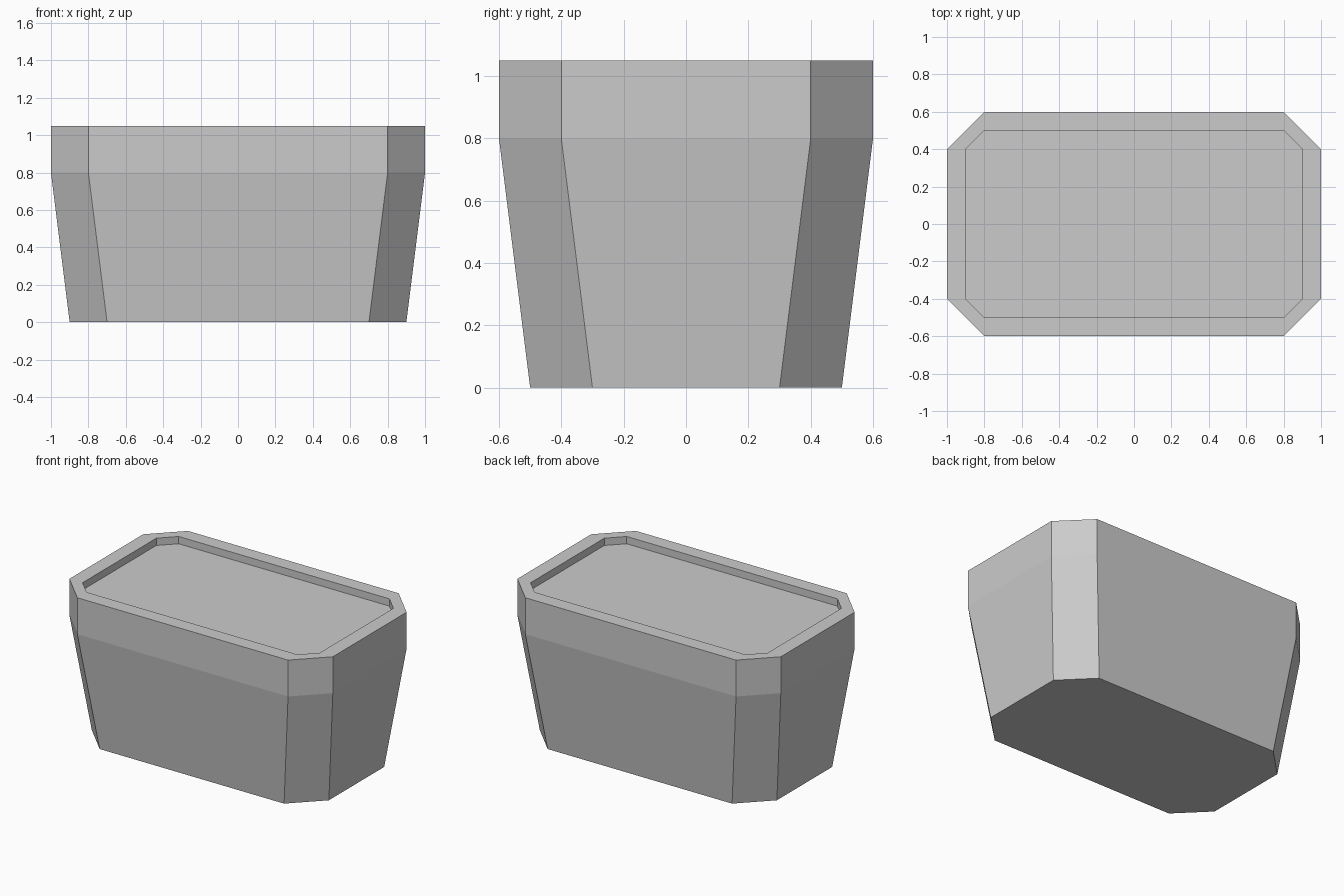
import bpy
import bmesh

if "Cube" in bpy.data.objects:
    bpy.data.objects.remove(bpy.data.objects["Cube"])


def octagon(bm, hx, hy, cut, z):
    """Ring of a rectangle with cut corners, counter-clockwise from above."""
    pts = [(hx, -hy + cut), (hx, hy - cut), (hx - cut, hy), (-hx + cut, hy),
           (-hx, hy - cut), (-hx, -hy + cut), (-hx + cut, -hy), (hx - cut, -hy)]
    return [bm.verts.new((x, y, z)) for x, y in pts]


# Half width, half depth, corner cut, height: outside from base to rim, then recess
sections = [
    (0.9, 0.5, 0.2, 0.0),    # base
    (1.0, 0.6, 0.2, 0.8),    # end of taper
    (1.0, 0.6, 0.2, 1.05),   # outer rim
    (0.9, 0.5, 0.1, 1.05),   # inner rim
    (0.9, 0.5, 0.1, 1.0),    # recess floor
]

bm = bmesh.new()
rings = [octagon(bm, *s) for s in sections]

# Walls between neighbouring rings
for lower, upper in zip(rings, rings[1:]):
    for i in range(8):
        j = (i + 1) % 8
        bm.faces.new((lower[i], lower[j], upper[j], upper[i]))

# Underside and recessed top
bm.faces.new(list(reversed(rings[0])))
bm.faces.new(rings[-1])

mesh = bpy.data.meshes.new("planter_tub")
bm.to_mesh(mesh)
bm.free()
tub = bpy.data.objects.new("planter_tub", mesh)
bpy.context.collection.objects.link(tub)
